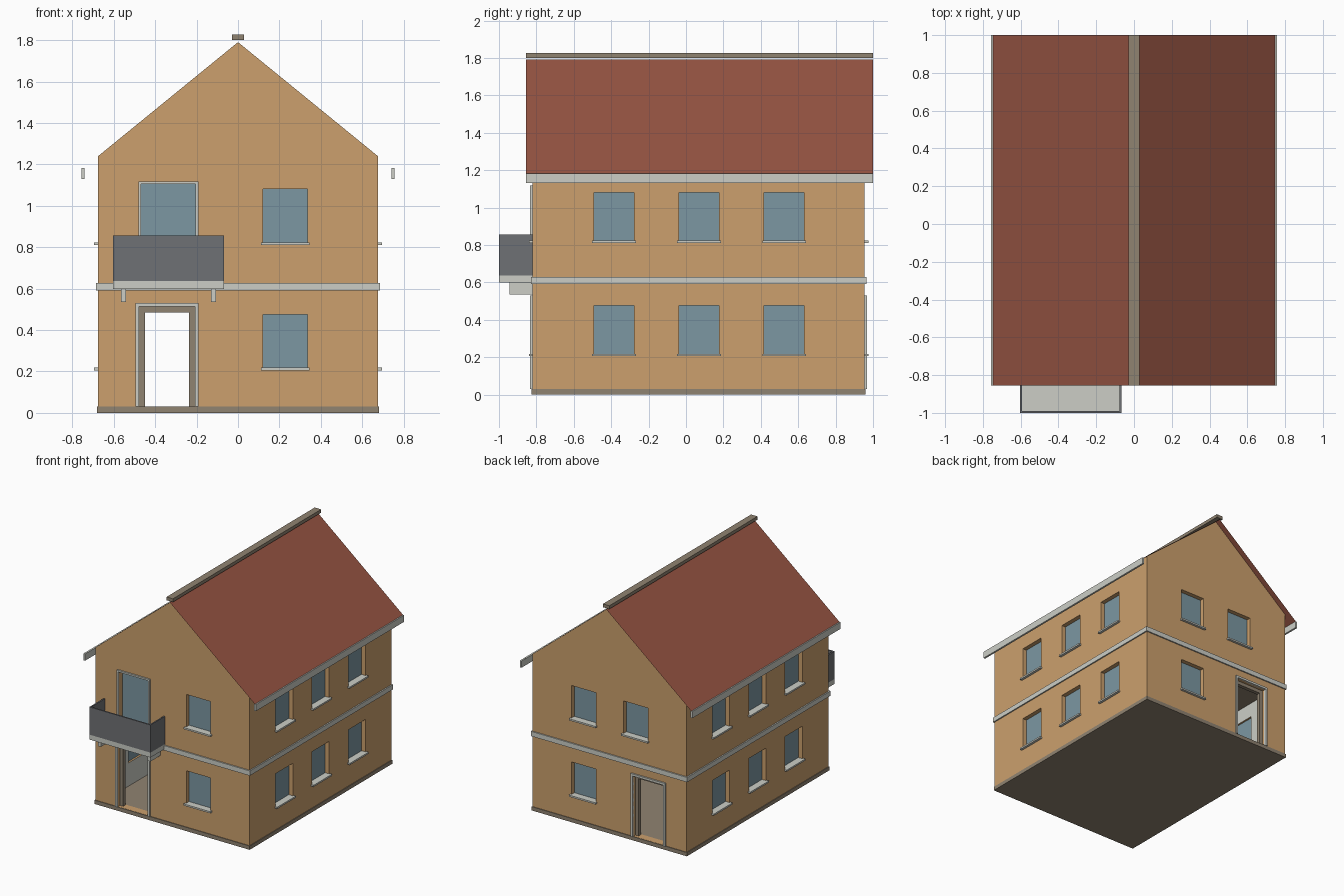
import bpy
import bmesh

cube = bpy.data.objects.get("Cube")
if cube:
    bpy.data.objects.remove(cube, do_unlink=True)


def make_mat(name, rgb):
    lin = [((c / 255 + 0.055) / 1.055) ** 2.4 for c in rgb] + [1.0]
    mat = bpy.data.materials.new(name)
    mat.use_nodes = True
    mat.diffuse_color = lin
    mat.node_tree.nodes["Principled BSDF"].inputs["Base Color"].default_value = lin
    return mat


TAN = make_mat("tan render", (204, 160, 109))
GREY = make_mat("pale grey trim", (204, 206, 198))
BLUE = make_mat("blue glass", (124, 151, 162))
BROWN = make_mat("grey brown stone", (144, 131, 113))
RED = make_mat("red roof tile", (150, 84, 67))
CHARCOAL = make_mat("charcoal panel", (111, 113, 117))


def add_object(name, bm, *mats):
    mesh = bpy.data.meshes.new(name)
    bmesh.ops.recalc_face_normals(bm, faces=bm.faces)
    bm.to_mesh(mesh)
    bm.free()
    for mat in mats:
        mesh.materials.append(mat)
    obj = bpy.data.objects.new(name, mesh)
    bpy.context.scene.collection.objects.link(obj)
    return obj


def boxes(name, spans, *mats):
    """One object made of boxes, each given as (x range, y range, z range)."""
    bm = bmesh.new()
    for span in spans:
        lo = [min(s) for s in span]
        hi = [max(s) for s in span]
        verts = bmesh.ops.create_cube(bm, size=1)["verts"]
        for v in verts:
            v.co = [lo[i] if v.co[i] < 0 else hi[i] for i in range(3)]
    return add_object(name, bm, *mats)


# Main dimensions
WX, FRONT, BACK = 0.675, -0.82, 0.955
BASE, EAVE, PEAK = 0.03, 1.24, 1.79
THICK = 0.06
SLOPE = (PEAK - EAVE) / WX
ROOF_Y = (-0.855, 1.0)
WALLS = {"front": (FRONT, -1), "back": (BACK, 1), "left": (WX, 1), "right": (-WX, -1)}


def on_wall(side, along, depth, z):
    """Box span on a wall; depth is measured outward from its outer face."""
    face, sign = WALLS[side]
    across = tuple(face + sign * d for d in depth)
    if side in ("front", "back"):
        return (along, across, z)
    return (across, along, z)


# Window layout: wall, centre along wall, sill height
LOW, HIGH, WIN_W, WIN_H = 0.215, 0.82, 0.214, 0.26
windows = [("front", 0.228, LOW), ("front", 0.228, HIGH), ("back", 0.228, LOW),
           ("back", 0.228, HIGH), ("back", -0.228, HIGH)]
for side in ("left", "right"):
    for centre in (-0.385, 0.07, 0.525):
        windows += [(side, centre, LOW), (side, centre, HIGH)]

DOOR_X, DOOR_TOP = (-0.478, -0.208), 0.513
BALC_X, BALC_Z = (-0.468, -0.204), (0.635, 1.105)

# Openings, panes and sills
openings, panes, sills = [], [], []
for side, c, z in windows:
    along = (c - WIN_W / 2, c + WIN_W / 2)
    height = (z, z + WIN_H)
    openings.append(on_wall(side, along, (-THICK - 0.02, 0.05), height))
    panes.append(on_wall(side, along, (-0.045, -0.035), height))
    sills.append(on_wall(side, (along[0] - 0.01, along[1] + 0.01),
                         (-0.035, 0.02), (z - 0.01, z + 0.003)))
for side in ("front", "back"):
    openings.append(on_wall(side, DOOR_X, (-THICK - 0.02, 0.05), (BASE + 0.001, DOOR_TOP)))
openings.append(on_wall("front", BALC_X, (-THICK - 0.02, 0.05), BALC_Z))
boxes("window_panes", panes, BLUE)
boxes("window_sills", sills, GREY)

# Wall shell: gabled prism, hollowed into two storeys and cut for openings
bm = bmesh.new()
profile = [(-WX, BASE), (WX, BASE), (WX, EAVE), (0, PEAK), (-WX, EAVE)]
gable = bm.faces.new([bm.verts.new((x, FRONT, z)) for x, z in profile])
ext = bmesh.ops.extrude_face_region(bm, geom=[gable])["geom"]
for v in ext:
    if isinstance(v, bmesh.types.BMVert):
        v.co.y = BACK
if gable.is_valid and len(bm.faces) == 6:
    bm.faces.new(gable.verts)
bmesh.ops.remove_doubles(bm, verts=bm.verts, dist=0.0001)
walls = add_object("walls", bm, TAN, GREY, BROWN)

IX, IY = WX - THICK, (FRONT + THICK, BACK - THICK)
rooms = boxes("room_cutter", [((-IX, IX), IY, (BASE + 0.001, 0.59)),
                              ((-IX, IX), IY, (0.635, 1.2))])
holes = boxes("opening_cutter", openings)
for cutter in (rooms, holes):
    cutter.hide_render = True
    mod = walls.modifiers.new(cutter.name, "BOOLEAN")
    mod.operation = "DIFFERENCE"
    mod.solver = "EXACT"
    mod.object = cutter
bpy.context.view_layer.update()
graph = bpy.context.evaluated_depsgraph_get()
shell = bpy.data.meshes.new_from_object(walls.evaluated_get(graph))
walls.modifiers.clear()
walls.data = shell
for cutter in (rooms, holes):
    bpy.data.objects.remove(cutter, do_unlink=True)
shell.materials.clear()
for mat in (TAN, GREY, BROWN):
    shell.materials.append(mat)

# Indoor faces: pale walls, stone floors and ceilings; roof covers the slopes
bm = bmesh.new()
bm.from_mesh(shell)
slopes = [f for f in bm.faces if 0.3 < f.normal.z < 0.95]
bmesh.ops.delete(bm, geom=slopes, context="FACES")
for f in bm.faces:
    c = f.calc_center_median()
    indoors = abs(c.x) < IX + 0.002 and IY[0] - 0.002 < c.y < IY[1] + 0.002
    f.material_index = 0
    if indoors and BASE + 0.0005 < c.z < EAVE:
        f.material_index = 2 if abs(f.normal.z) > 0.5 else 1
bm.to_mesh(shell)
bm.free()

# Plinth and storey band
boxes("plinth", [((-0.68, 0.68), (FRONT - 0.005, BACK + 0.005), (0, BASE))], BROWN)
band_z = (0.59, 0.628)
boxes("storey_band",
      [on_wall(s, (-0.685, 0.685), (-0.01, 0.01), band_z) for s in ("front", "back")]
      + [on_wall(s, (FRONT, BACK), (-0.01, 0.01), band_z) for s in ("left", "right")], GREY)

# Roof sheets, ridge cap and eaves gutters
bm = bmesh.new()
EDGE = 0.748
for sx in (-1, 1):
    low = PEAK + 0.001 - SLOPE * EDGE
    pts = [(0, ROOF_Y[0], PEAK + 0.001), (sx * EDGE, ROOF_Y[0], low),
           (sx * EDGE, ROOF_Y[1], low), (0, ROOF_Y[1], PEAK + 0.001)]
    bm.faces.new([bm.verts.new(p) for p in (pts if sx > 0 else pts[::-1])])
bmesh.ops.remove_doubles(bm, verts=bm.verts, dist=0.0001)
add_object("roof", bm, RED)
boxes("ridge_cap", [((-0.028, 0.028), ROOF_Y, (1.8, 1.826))], BROWN)
boxes("gutters", [((s * 0.741, s * 0.756), ROOF_Y, (1.13, 1.183)) for s in (-1, 1)], GREY)


def surround(side, x, z, width, depth):
    """Two posts and a lintel around an opening."""
    x0, x1 = x
    return [on_wall(side, (x0 - width, x0), depth, z),
            on_wall(side, (x1, x1 + width), depth, z),
            on_wall(side, (x0 - width, x1 + width), depth, (z[1], z[1] + width))]


# Door surrounds and inner jambs
trim, jambs = [], []
for side in ("front", "back"):
    trim += surround(side, DOOR_X, (BASE, DOOR_TOP), 0.017, (-0.01, 0.013))
    jambs += surround(side, (DOOR_X[0] + 0.028, DOOR_X[1] - 0.028),
                      (BASE, DOOR_TOP - 0.028), 0.028, (-0.055, -0.025))
trim += surround("front", BALC_X, BALC_Z, 0.013, (-0.01, 0.013))
boxes("door_surrounds", trim, GREY)
boxes("door_jambs", jambs, BROWN)

# Glazed balcony door with a second leaf
boxes("balcony_door", [on_wall("front", BALC_X, (-0.055, -0.045), BALC_Z),
                       on_wall("front", (-0.338, -0.208), (-0.045, -0.039), (0.64, 1.08))], BLUE)

# Balcony slab, parapet panels and brackets
BX, BY, T = (-0.603, -0.067), -1.0, 0.011
rail_z = (0.637, 0.856)
boxes("balcony_slab", [(BX, (BY, FRONT), (0.598, 0.637))], GREY)
boxes("balcony_parapet", [(BX, (BY, BY + T), rail_z),
                          ((BX[0], BX[0] + T), (BY + T, FRONT), rail_z),
                          ((BX[1] - T, BX[1]), (BY + T, FRONT), rail_z)], CHARCOAL)
boxes("balcony_brackets", [((x - 0.012, x + 0.012), (-0.945, FRONT), (0.535, 0.598))
                           for x in (-0.552, -0.118)], GREY)
